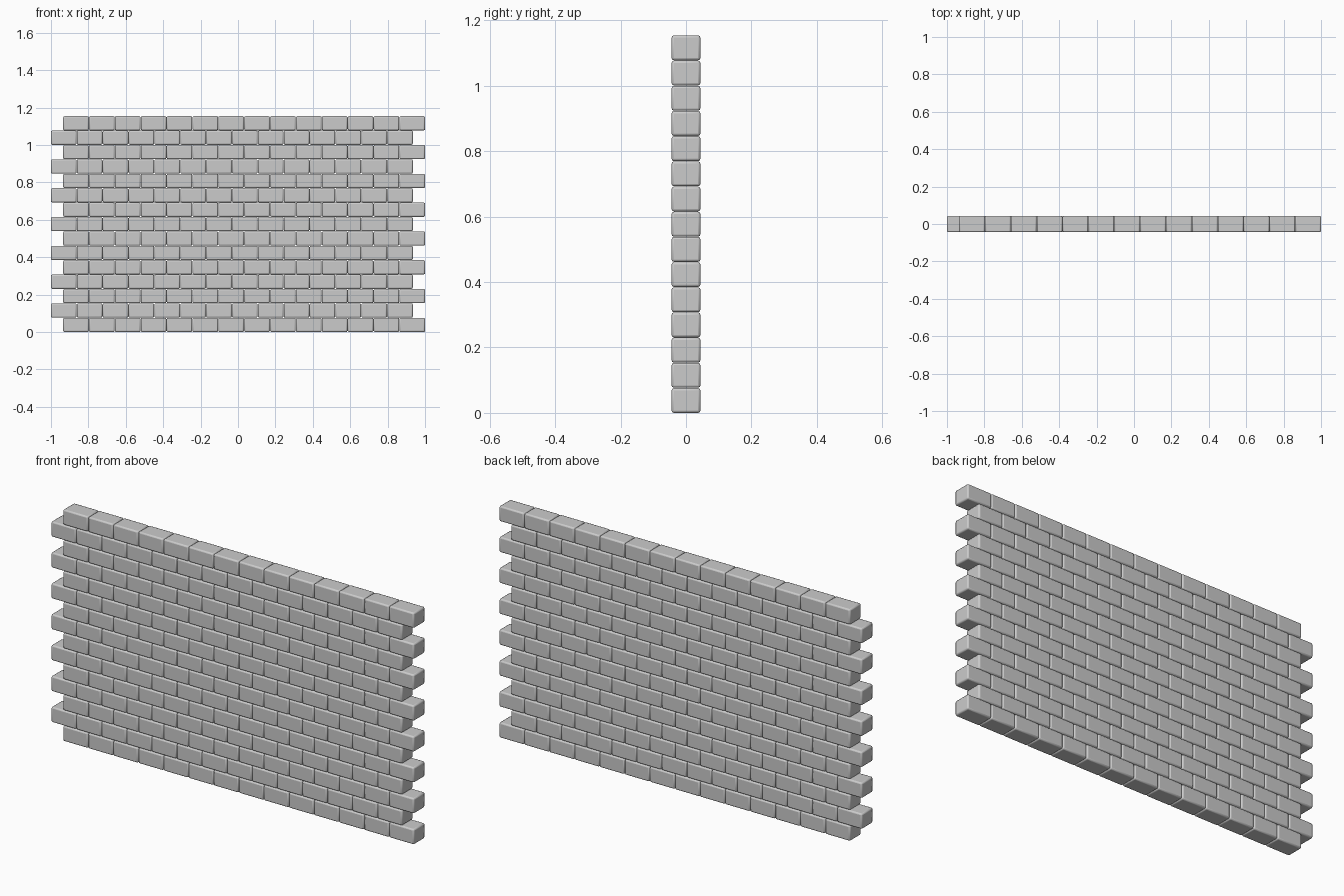
import bpy

if "Cube" in bpy.data.objects:
    bpy.data.objects.remove(bpy.data.objects["Cube"])

ROWS, COLS = 15, 14
PITCH_X, PITCH_Z = 0.1383, 0.0770
LENGTH, DEPTH, HEIGHT = 0.1368, 0.088, 0.0760
SHIFT = 2 - (PITCH_X * (COLS - 1) + LENGTH)   # running-bond offset


def brick_course(row):
    # One brick, repeated along the course by an array
    x0 = -1 + (SHIFT if row % 2 == 0 else 0)
    bpy.ops.mesh.primitive_cube_add(
        size=1, location=(x0 + LENGTH / 2, 0, row * PITCH_Z + HEIGHT / 2))
    course = bpy.context.object
    course.name = f"brick_course_{row + 1}"
    course.scale = (LENGTH, DEPTH, HEIGHT)
    bpy.ops.object.transform_apply(location=False, rotation=False, scale=True)

    # Softened brick edges
    bevel = course.modifiers.new("rounded_edges", 'BEVEL')
    bevel.width = 0.007
    bevel.segments = 2

    array = course.modifiers.new("repeat_bricks", 'ARRAY')
    array.count = COLS
    array.use_relative_offset = False
    array.use_constant_offset = True
    array.constant_offset_displace = (PITCH_X, 0, 0)
    bpy.ops.object.shade_smooth_by_angle()


# Stack the alternating courses
for r in range(ROWS):
    brick_course(r)
